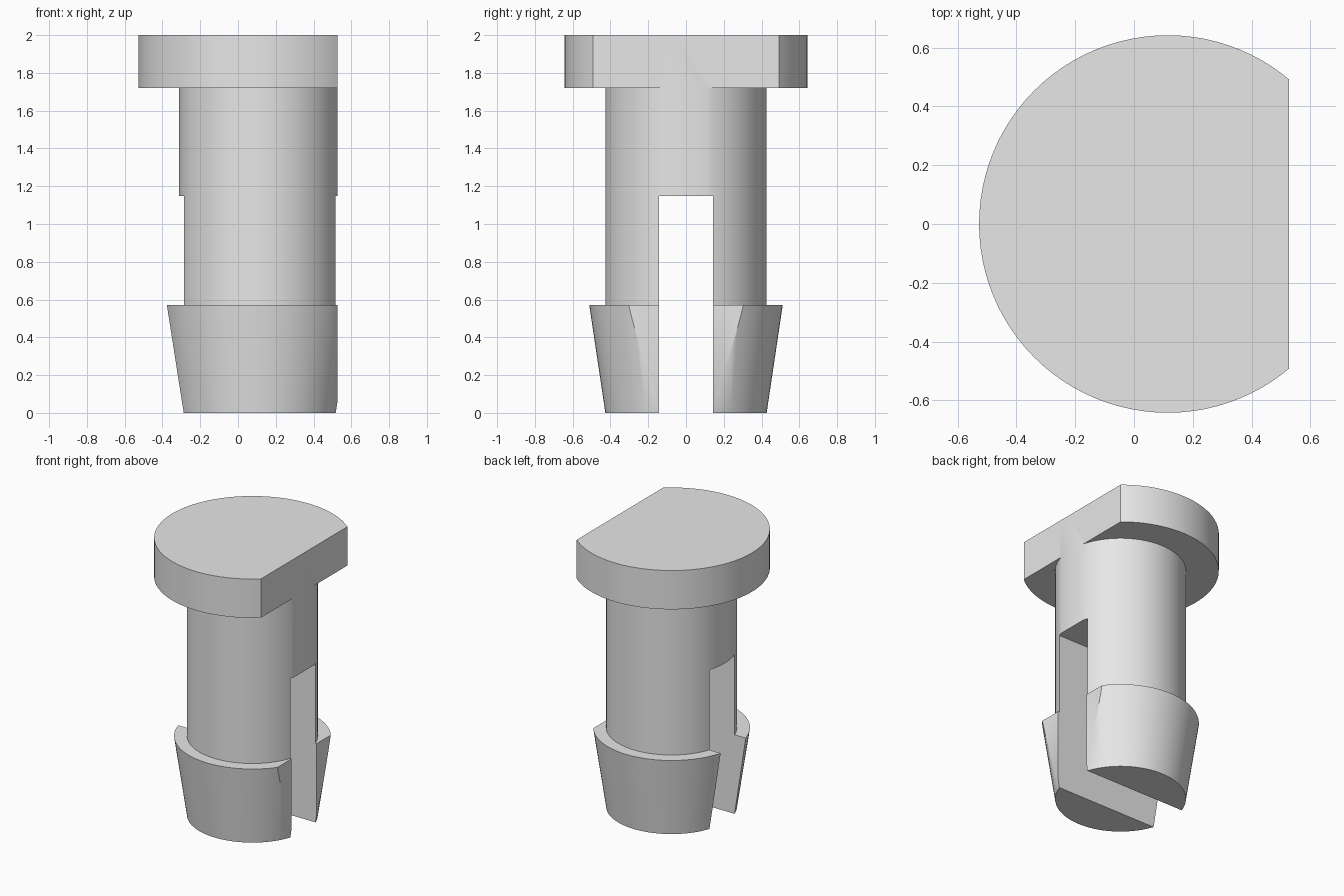
import bpy, bmesh, math

old = bpy.data.objects.get("Cube")
if old:
    bpy.data.objects.remove(old, do_unlink=True)

AXIS_X = 0.115      # pin axis, offset so the flatted solid is centred
FLAT_X = 0.527      # plane of the flat side
SLOT = 0.143        # half width of the slot

grey = bpy.data.materials.new("light_grey")
grey.use_nodes = True
grey.diffuse_color = (0.8, 0.8, 0.8, 1)
grey.node_tree.nodes["Principled BSDF"].inputs["Base Color"].default_value = (0.8, 0.8, 0.8, 1)


def mesh_object(name, bm):
    bmesh.ops.recalc_face_normals(bm, faces=bm.faces)
    me = bpy.data.meshes.new(name)
    bm.to_mesh(me)
    bm.free()
    me.materials.append(grey)
    ob = bpy.data.objects.new(name, me)
    bpy.context.collection.objects.link(ob)
    return ob


def lathe(name, profile, steps=96):
    bm = bmesh.new()
    verts = [bm.verts.new((AXIS_X + r, 0, z)) for r, z in profile]
    edges = [bm.edges.new(pair) for pair in zip(verts, verts[1:])]
    bmesh.ops.spin(bm, geom=verts + edges, cent=(AXIS_X, 0, 0), axis=(0, 0, 1),
                   angle=math.tau, steps=steps, use_duplicate=False)
    bmesh.ops.remove_doubles(bm, verts=bm.verts, dist=1e-5)
    return mesh_object(name, bm)


def box(name, low, high):
    bm = bmesh.new()
    bmesh.ops.create_cube(bm, size=1)
    for v in bm.verts:
        v.co = [h if c > 0 else l for c, l, h in zip(v.co, low, high)]
    ob = mesh_object(name, bm)
    ob.hide_render = True
    return ob


# Pin: tapered barb, shaft and round head
pin = lathe("slotted_pin", [(0, 0), (0.427, 0), (0.512, 0.57), (0.427, 0.57),
                            (0.427, 1.72), (0.642, 1.72), (0.642, 2), (0, 2)])

# Flat side and the slot between the two legs
cutters = [box("flat_cutter", (FLAT_X, -1, -1), (2, 1, 3)),
           box("slot_cutter", (-2, -SLOT, -1), (2, SLOT, 1.147))]
bpy.ops.object.select_all(action="DESELECT")
pin.select_set(True)
bpy.context.view_layer.objects.active = pin
for cutter in cutters:
    mod = pin.modifiers.new("cut", "BOOLEAN")
    mod.operation = "DIFFERENCE"
    mod.solver = "EXACT"
    mod.object = cutter
    bpy.ops.object.modifier_apply(modifier=mod.name)
    bpy.data.objects.remove(cutter, do_unlink=True)

bpy.ops.object.shade_smooth_by_angle(angle=math.radians(30))
